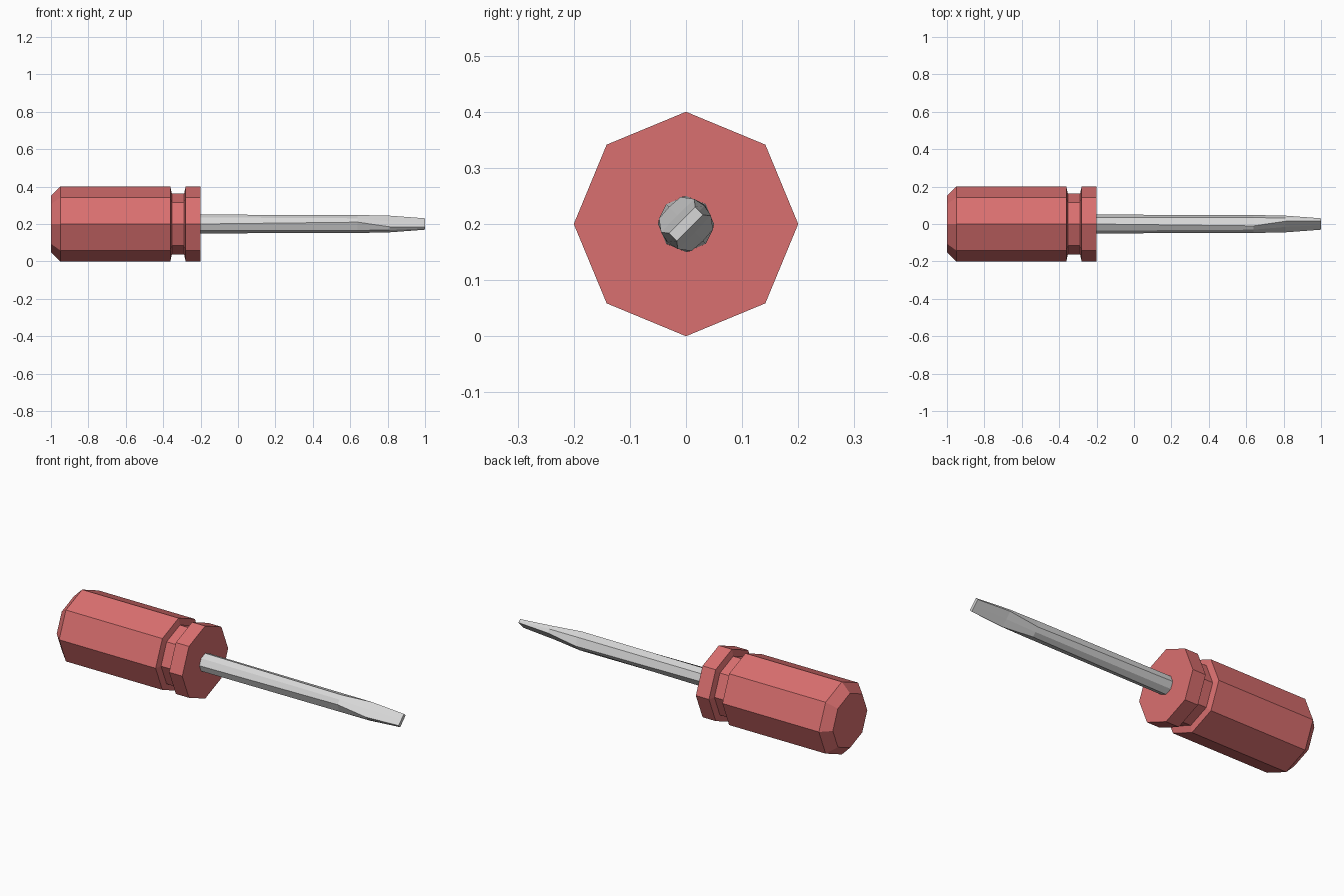
import bpy, bmesh, math

if "Cube" in bpy.data.objects:
    bpy.data.objects.remove(bpy.data.objects["Cube"])

CENTRE_Z = 0.2


def material(name, rgb):
    m = bpy.data.materials.new(name)
    m.diffuse_color = (*rgb, 1)
    m.use_nodes = True
    m.node_tree.nodes["Principled BSDF"].inputs["Base Color"].default_value = m.diffuse_color
    return m


def loft(name, sections, mat):
    """Skin a list of (x, [(y, z), ...]) rings and cap both ends."""
    bm = bmesh.new()
    rings = [[bm.verts.new((x, y, z + CENTRE_Z)) for y, z in ring] for x, ring in sections]
    n = len(rings[0])
    for a, b in zip(rings, rings[1:]):
        for i in range(n):
            j = (i + 1) % n
            bm.faces.new((a[i], a[j], b[j], b[i]))
    bm.faces.new(rings[0])
    bm.faces.new(rings[-1])
    bmesh.ops.remove_doubles(bm, verts=bm.verts, dist=1e-5)
    bmesh.ops.recalc_face_normals(bm, faces=bm.faces)
    mesh = bpy.data.meshes.new(name)
    bm.to_mesh(mesh)
    bm.free()
    ob = bpy.data.objects.new(name, mesh)
    bpy.context.collection.objects.link(ob)
    mesh.materials.append(mat)
    return ob


def octagon(r):
    return [(r * math.cos(i * math.pi / 4), r * math.sin(i * math.pi / 4)) for i in range(8)]


def blade_ring(u, a, b, v):
    """Eight points: width u, thickness v, corners (a, b), turned 45 degrees."""
    pts = [(u, 0), (a, b), (0, v), (-a, b), (-u, 0), (-a, -b), (0, -v), (a, -b)]
    s = math.sqrt(0.5)
    return [((p - q) * s, (p + q) * s) for p, q in pts]


red = material("red plastic", (0.70, 0.16, 0.16))
steel = material("light steel", (0.68, 0.68, 0.68))

# Octagonal handle with chamfered end and neck groove
profile = [(-1, 0.15), (-0.95, 0.2), (-0.362, 0.2), (-0.354, 0.164),
           (-0.288, 0.164), (-0.28, 0.2), (-0.2, 0.2)]
loft("handle", [(x, octagon(r)) for x, r in profile], red)

# Shaft flattening into a slotted tip
loft("shaft", [(-0.21, blade_ring(0.05, 0.0354, 0.0354, 0.05)),
               (0.64, blade_ring(0.048, 0.027, 0.041, 0.043)),
               (0.81, blade_ring(0.046, 0.042, 0.021, 0.022)),
               (1.0, blade_ring(0.033, 0.033, 0.010, 0.010))], steel)
